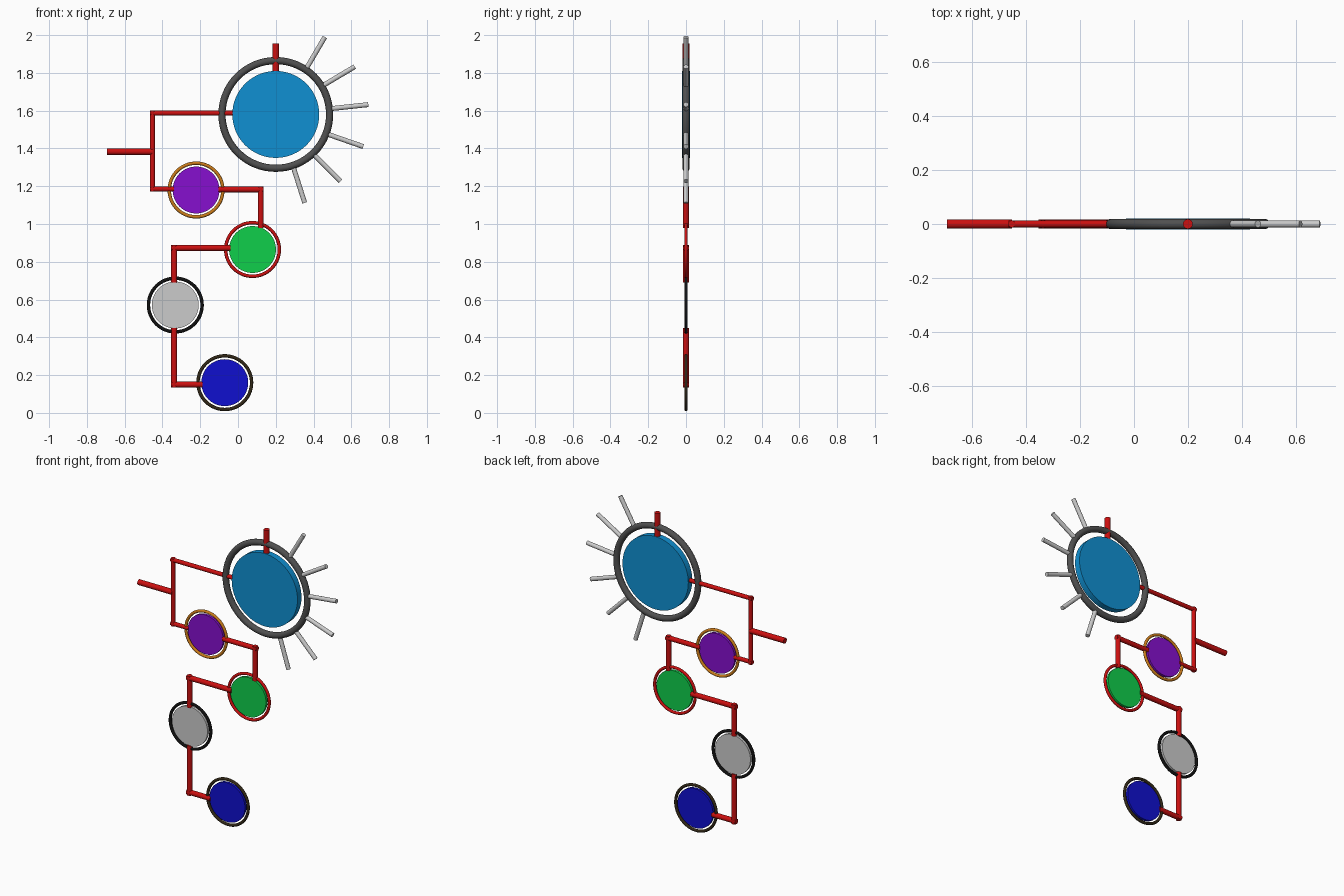
import bpy
import math
from mathutils import Vector

cube = bpy.data.objects.get("Cube")
if cube:
    bpy.data.objects.remove(cube, do_unlink=True)


def material(name, rgb):
    m = bpy.data.materials.new(name)
    m.use_nodes = True
    m.diffuse_color = (*rgb, 1)
    m.node_tree.nodes["Principled BSDF"].inputs["Base Color"].default_value = (*rgb, 1)
    return m


red = material("red", (0.6, 0.005, 0.005))
sky = material("sky blue", (0.005, 0.28, 0.65))
dark_grey = material("dark grey", (0.08, 0.08, 0.08))
silver = material("silver", (0.6, 0.6, 0.6))
purple = material("purple", (0.24, 0.005, 0.62))
green = material("green", (0.005, 0.62, 0.07))
blue = material("blue", (0.005, 0.005, 0.62))
orange = material("orange", (0.6, 0.2, 0.01))
black = material("black", (0.005, 0.005, 0.005))
brown = material("dark brown", (0.03, 0.02, 0.008))


def finish(name, mat):
    ob = bpy.context.object
    ob.name = name
    ob.data.materials.append(mat)
    bpy.ops.object.shade_smooth_by_angle(angle=math.radians(40))
    return ob


def rod(name, a, b, radius, mat):
    """Round rod between two (x, z) points in the y = 0 plane."""
    a, b = Vector((a[0], 0, a[1])), Vector((b[0], 0, b[1]))
    d = b - a
    bpy.ops.mesh.primitive_cylinder_add(
        vertices=24, radius=radius, depth=d.length, location=(a + b) / 2,
        rotation=d.to_track_quat("Z", "Y").to_euler())
    return finish(name, mat)


def pipe(name, points, radius, mat):
    """Chain of rods, lengthened at the bends to give square corners."""
    last = len(points) - 2
    for i in range(last + 1):
        a, b = Vector(points[i]), Vector(points[i + 1])
        step = (b - a).normalized() * radius
        rod(f"{name}_{i + 1}", a - step * (i > 0), b + step * (i < last), radius, mat)


def medallion(name, x, z, disc_r, thick, ring_r, tube, disc_mat, ring_mat):
    """Upright disc inside a separate round ring."""
    turn = (math.pi / 2, 0, 0)
    bpy.ops.mesh.primitive_cylinder_add(
        vertices=64, radius=disc_r, depth=thick, location=(x, 0, z), rotation=turn)
    finish(name + "_disc", disc_mat)
    bpy.ops.mesh.primitive_torus_add(
        major_segments=64, minor_segments=16, major_radius=ring_r,
        minor_radius=tube, location=(x, 0, z), rotation=turn)
    finish(name + "_ring", ring_mat)


# Large disc and the four small ones
medallion("large", 0.2, 1.58, 0.23, 0.04, 0.285, 0.019, sky, dark_grey)
for name, x, z, disc_mat, ring_mat in (
        ("purple", -0.222, 1.18, purple, orange),
        ("green", 0.077, 0.865, green, red),
        ("grey", -0.332, 0.571, silver, black),
        ("blue", -0.07, 0.16, blue, brown)):
    medallion(name, x, z, 0.124, 0.016, 0.142, 0.009, disc_mat, ring_mat)

# Red connecting pipes
rod("top_stub", (0.2, 1.955), (0.2, 1.79), 0.018, red)
rod("side_stub", (-0.693, 1.383), (-0.453, 1.383), 0.017, red)
pipe("upper_pipe", [(-0.02, 1.587), (-0.453, 1.587), (-0.453, 1.185), (-0.34, 1.185)], 0.013, red)
pipe("middle_pipe", [(-0.103, 1.183), (0.121, 1.183), (0.121, 0.98)], 0.015, red)
pipe("lower_pipe", [(-0.04, 0.873), (-0.338, 0.873), (-0.338, 0.69)], 0.016, red)
pipe("bottom_pipe", [(-0.338, 0.45), (-0.338, 0.15), (-0.187, 0.15)], 0.016, red)

# Spokes fanning out from the large ring
spokes = [((0.36, 1.82), (0.46, 1.99)), ((0.445, 1.73), (0.618, 1.833)),
          ((0.485, 1.61), (0.69, 1.632)), ((0.473, 1.476), (0.663, 1.41)),
          ((0.4, 1.37), (0.543, 1.227)), ((0.295, 1.295), (0.353, 1.112))]
for i, (a, b) in enumerate(spokes):
    rod(f"spoke_{i + 1}", a, b, 0.013, silver)
